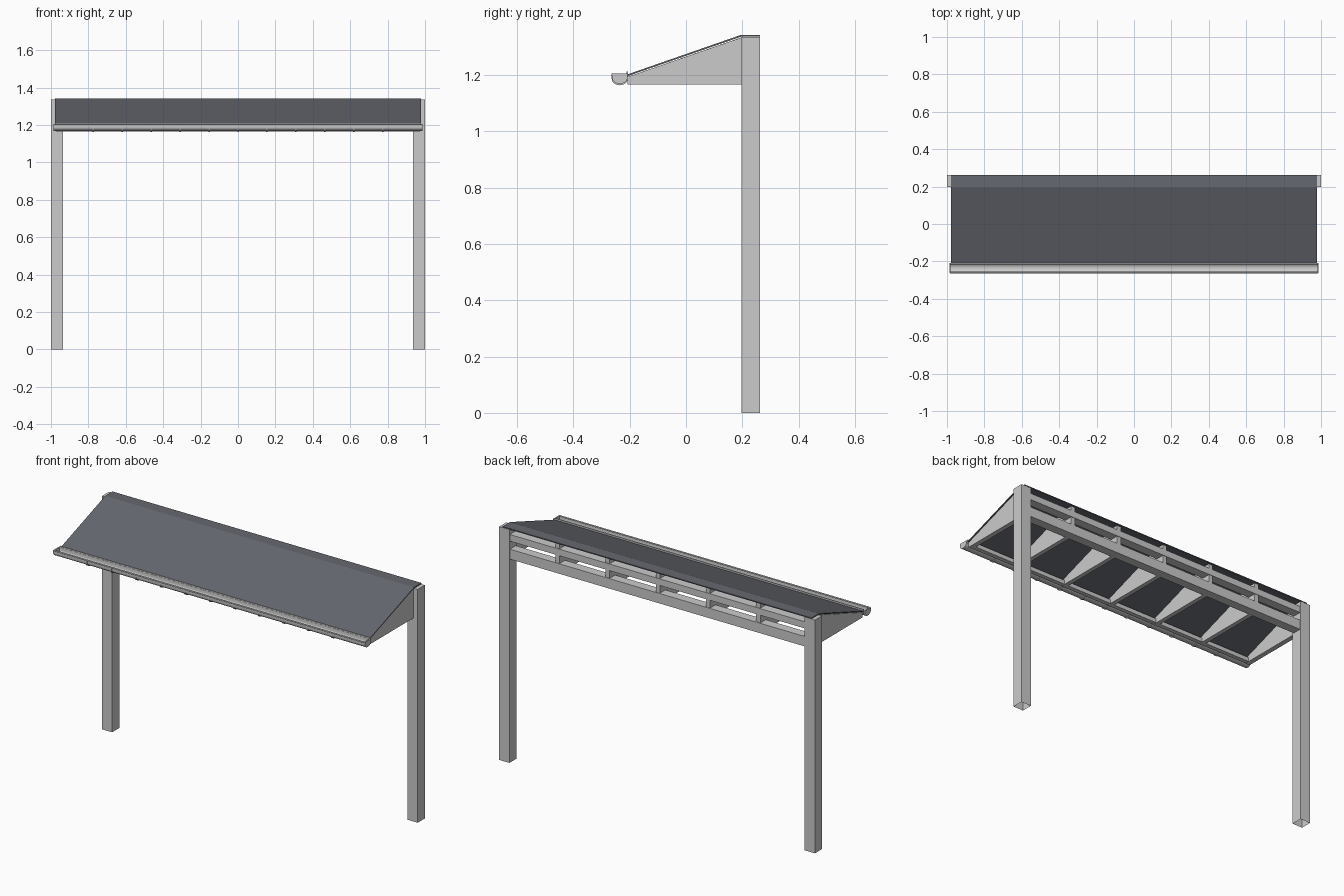
import bpy, bmesh, math

if "Cube" in bpy.data.objects:
    bpy.data.objects.remove(bpy.data.objects["Cube"])


def material(name, rgb):
    m = bpy.data.materials.new(name)
    m.diffuse_color = (*rgb, 1)
    m.use_nodes = True
    m.node_tree.nodes["Principled BSDF"].inputs["Base Color"].default_value = m.diffuse_color
    return m


GREY = material("light grey metal", (0.6, 0.6, 0.6))
DARK = material("dark slate sheet", (0.13, 0.138, 0.16))


def extrude_x(name, profile, x0, x1, mat, open_bottom=False):
    """Extrude a closed (y, z) profile along x."""
    bm = bmesh.new()
    a = [bm.verts.new((x0, y, z)) for y, z in profile]
    b = [bm.verts.new((x1, y, z)) for y, z in profile]
    n = len(profile)
    bm.faces.new(a)
    bm.faces.new(b[::-1])
    for i in range(n):
        j = (i + 1) % n
        bm.faces.new((a[i], b[i], b[j], a[j]))
    bmesh.ops.recalc_face_normals(bm, faces=bm.faces[:])
    if open_bottom:
        low = [f for f in bm.faces if f.normal.z < -0.9]
        bmesh.ops.delete(bm, geom=low, context='FACES_ONLY')
    me = bpy.data.meshes.new(name)
    bm.to_mesh(me)
    bm.free()
    me.materials.append(mat)
    ob = bpy.data.objects.new(name, me)
    bpy.context.collection.objects.link(ob)
    return ob


def rect(y0, y1, z0, z1):
    return [(y0, z0), (y1, z0), (y1, z1), (y0, z1)]


# Posts, open at the foot
for side, x in (("left", -1.0), ("right", 0.935)):
    extrude_x(side + "_post", rect(0.197, 0.262, 0, 1.335), x, x + 0.065, GREY, True)

# Rear rails between the posts and the beam along the eave
extrude_x("lower_rear_rail", rect(0.205, 0.258, 1.165, 1.222), -0.936, 0.936, GREY)
extrude_x("upper_rear_rail", rect(0.205, 0.258, 1.268, 1.306), -0.936, 0.936, GREY)
extrude_x("eave_beam", rect(-0.206, -0.18, 1.166, 1.19), -0.97, 0.97, GREY)

# Triangular brackets: five inner ones reach through the rear frame as dividers
inner = [(-0.207, 1.165), (0.255, 1.165), (0.255, 1.334), (0.2, 1.334), (-0.207, 1.193)]
outer = [(-0.207, 1.165), (0.198, 1.165), (0.198, 1.333), (-0.207, 1.193)]
for i in range(-2, 3):
    extrude_x("bracket", inner, i * 0.318 - 0.013, i * 0.318 + 0.013, GREY)
for s in (-1, 1):
    extrude_x("end_bracket", outer, s * 0.945, s * 0.974, GREY)

# Folded roof sheet
extrude_x("roof_sheet", [(-0.212, 1.194), (0.197, 1.336), (0.262, 1.336),
                         (0.262, 1.342), (0.196, 1.342), (-0.212, 1.200)],
          -0.978, 0.978, DARK)


# Rounded gutter channel
def trough(r, top, drop):
    """U-shaped line from the back lip to the front lip."""
    pts = [(-0.235 + r, top)]
    for k in range(13):
        t = math.pi * k / 12
        pts.append((-0.235 + r * math.cos(t), 1.188 - drop * math.sin(t)))
    return pts + [(-0.235 - r, top)]


shell = trough(0.027, 1.204, 0.020)
objs = [extrude_x("gutter", shell + trough(0.022, 1.204, 0.015)[::-1], -0.985, 0.985, GREY)]
for s in (-1, 1):
    objs.append(extrude_x("gutter_end_cap", shell, s * 0.980, s * 0.987, GREY))

# Front bead and back lip of the gutter
bead = [(-0.260 + 0.005 * math.cos(math.tau * k / 8),
         1.202 + 0.004 * math.sin(math.tau * k / 8)) for k in range(8)]
objs.append(extrude_x("gutter_bead", bead, -0.985, 0.985, GREY))
extrude_x("gutter_back_lip", rect(-0.212, -0.206, 1.185, 1.211), -0.978, 0.978, GREY)

# Thin hangers wrapped round the gutter
strap = trough(0.029, 1.204, 0.025) + trough(0.026, 1.204, 0.018)[::-1]
for i in range(-5, 6):
    objs.append(extrude_x("gutter_hanger", strap, i * 0.155 - 0.004, i * 0.155 + 0.004, GREY))

# Smooth the curved parts
for o in objs:
    o.select_set(True)
bpy.context.view_layer.objects.active = objs[0]
bpy.ops.object.shade_smooth_by_angle(angle=math.radians(35))
